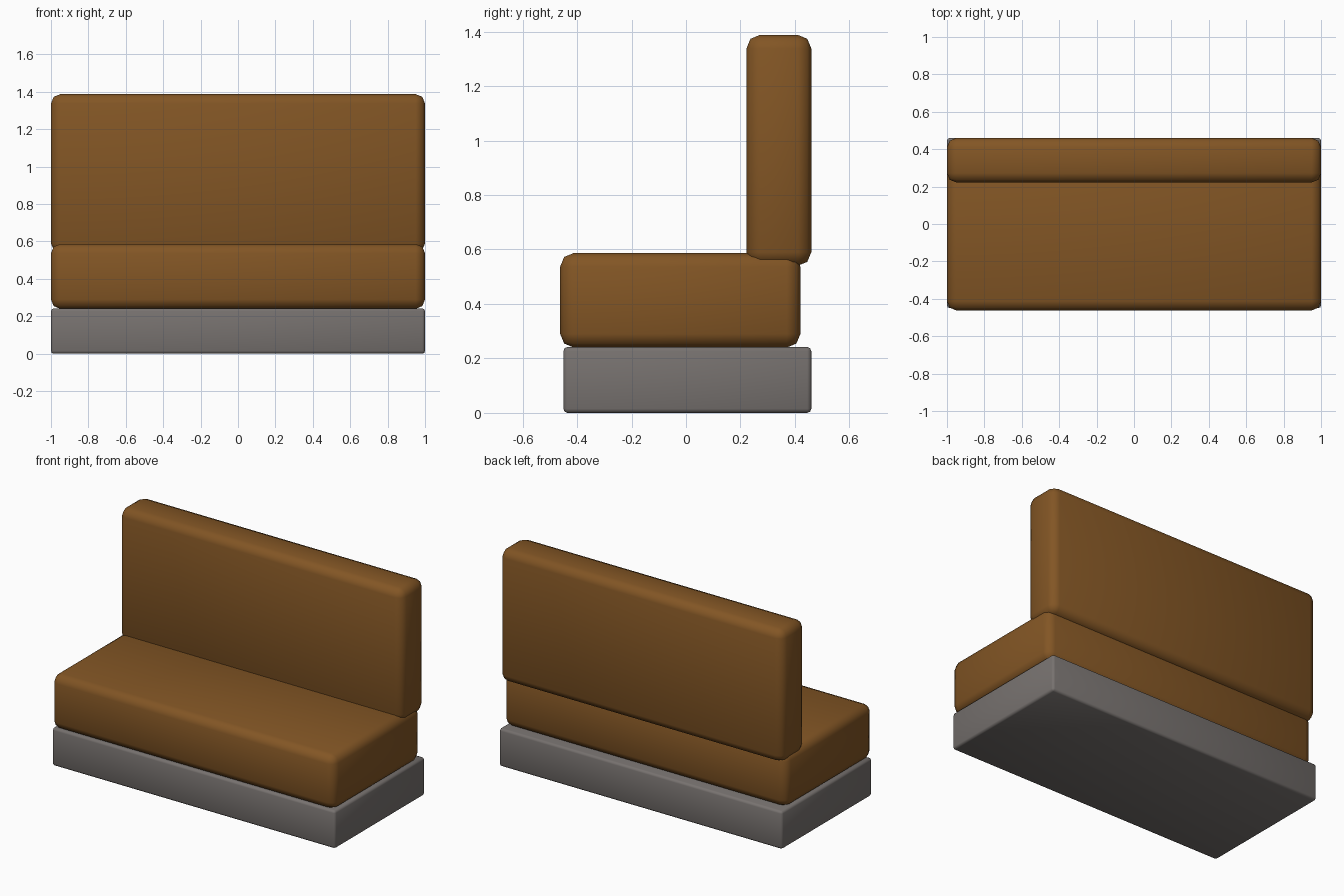
import bpy
from mathutils import Vector

cube = bpy.data.objects.get("Cube")
if cube:
    bpy.data.objects.remove(cube, do_unlink=True)


def make_material(name, rgb):
    mat = bpy.data.materials.new(name)
    mat.use_nodes = True
    color = (*rgb, 1.0)
    mat.diffuse_color = color
    mat.node_tree.nodes["Principled BSDF"].inputs["Base Color"].default_value = color
    return mat


def rounded_box(name, low, high, radius, segments, mat):
    """Box between two corners with softened edges."""
    low, high = Vector(low), Vector(high)
    bpy.ops.mesh.primitive_cube_add(size=1, location=(low + high) / 2)
    obj = bpy.context.object
    obj.name = name
    obj.scale = high - low
    bpy.ops.object.transform_apply(location=False, rotation=False, scale=True)
    bevel = obj.modifiers.new("Soft edges", 'BEVEL')
    bevel.width = radius
    bevel.segments = segments
    bevel.limit_method = 'NONE'
    bpy.ops.object.modifier_apply(modifier=bevel.name)
    bpy.ops.object.shade_smooth()
    obj.data.materials.append(mat)
    return obj


leather = make_material("brown leather", (0.225, 0.092, 0.018))
plinth = make_material("warm grey", (0.185, 0.168, 0.16))

# Plinth under the bench
rounded_box("base", (-1, -0.45, 0), (1, 0.46, 0.242), 0.015, 2, plinth)
# Upholstered cushions
rounded_box("seat_cushion", (-1, -0.462, 0.24), (1, 0.42, 0.587), 0.05, 2, leather)
rounded_box("back_cushion", (-1, 0.222, 0.54), (1, 0.46, 1.388), 0.05, 2, leather)
